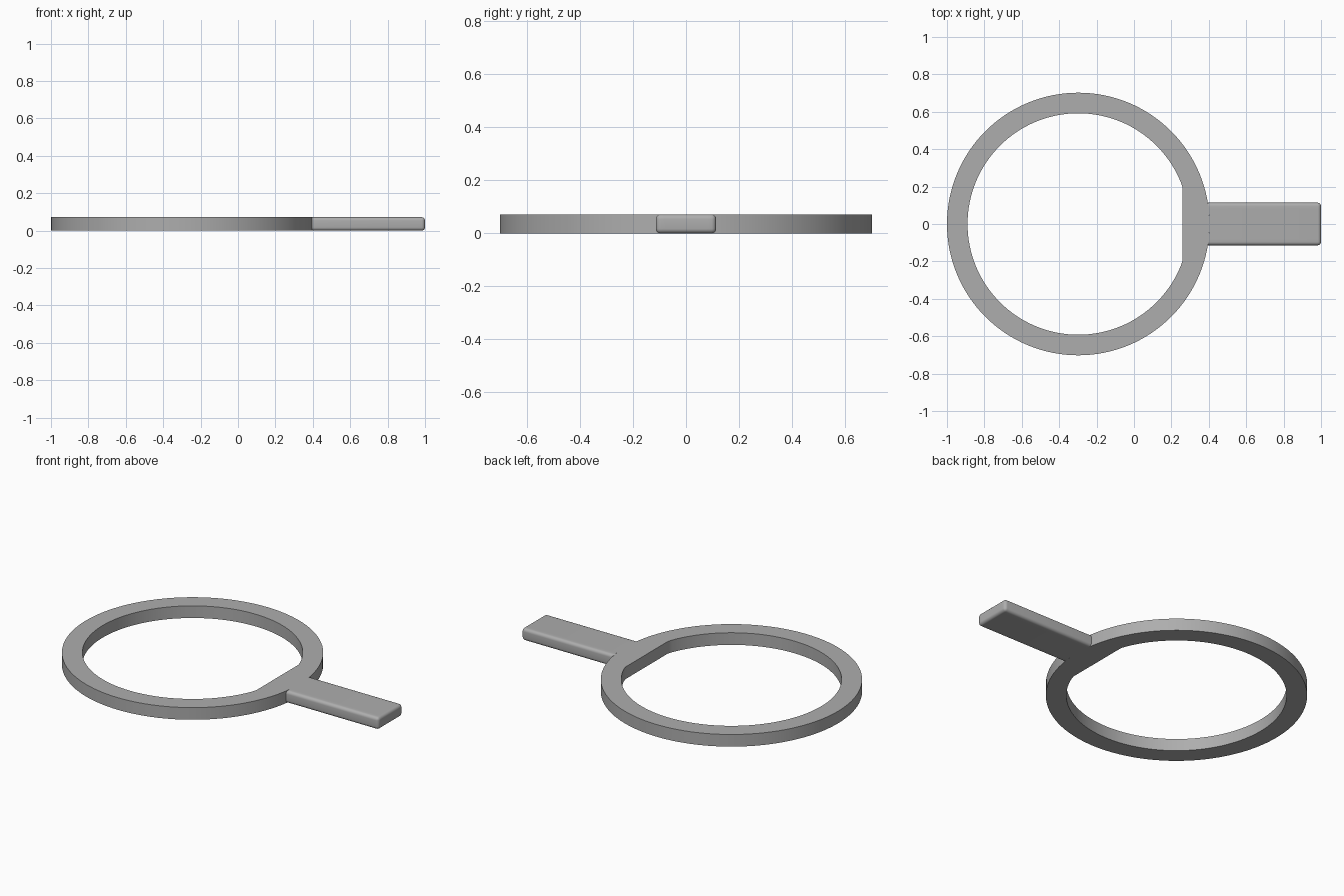
import bpy, bmesh, math

if "Cube" in bpy.data.objects:
    bpy.data.objects.remove(bpy.data.objects["Cube"])

CENTRE_X, OUTER, INNER = -0.298, 0.702, 0.592
HEIGHT, CHORD_X = 0.072, 0.258
HALF_WIDTH, BEVEL = 0.114, 0.018
SEGMENTS = 128

grey = bpy.data.materials.new("plain grey")
grey.use_nodes = True
grey.diffuse_color = (0.42, 0.42, 0.42, 1)
grey.node_tree.nodes["Principled BSDF"].inputs["Base Color"].default_value = grey.diffuse_color


def finish(bm, name):
    bmesh.ops.recalc_face_normals(bm, faces=bm.faces)
    mesh = bpy.data.meshes.new(name)
    bm.to_mesh(mesh)
    bm.free()
    mesh.materials.append(grey)
    obj = bpy.data.objects.new(name, mesh)
    bpy.context.collection.objects.link(obj)
    bpy.ops.object.select_all(action='DESELECT')
    obj.select_set(True)
    bpy.context.view_layer.objects.active = obj
    bpy.ops.object.shade_smooth_by_angle(angle=math.radians(30))
    return obj


# Flat ring, its opening cut straight beside the handle
bm = bmesh.new()
rows = []
for i in range(SEGMENTS):
    a = 2 * math.pi * i / SEGMENTS
    c, s = math.cos(a), math.sin(a)
    inner_x = min(CENTRE_X + INNER * c, CHORD_X)
    rows.append([bm.verts.new(p) for p in (
        (CENTRE_X + OUTER * c, OUTER * s, 0),
        (CENTRE_X + OUTER * c, OUTER * s, HEIGHT),
        (inner_x, INNER * s, HEIGHT),
        (inner_x, INNER * s, 0))])
for i, row in enumerate(rows):
    following = rows[(i + 1) % SEGMENTS]
    for k in range(4):
        n = (k + 1) % 4
        bm.faces.new((row[k], following[k], following[n], row[n]))
finish(bm, "ring")

# Rounded bar handle, open where it meets the ring
bm = bmesh.new()
bmesh.ops.create_cube(bm, size=1)
start = CENTRE_X + math.sqrt(OUTER ** 2 - HALF_WIDTH ** 2)
for v in bm.verts:
    v.co = (1 if v.co.x > 0 else start,
            2 * HALF_WIDTH * v.co.y,
            HEIGHT * (v.co.z + 0.5))
inner_end = [f for f in bm.faces if f.normal.x < -0.5]
kept = set(inner_end[0].edges)
bmesh.ops.bevel(bm, geom=[e for e in bm.edges if e not in kept], offset=BEVEL,
                segments=5, profile=0.5, affect='EDGES')
bm.normal_update()
ends = [f for f in bm.faces if all(abs(v.co.x - start) < 0.001 for v in f.verts)]
bmesh.ops.delete(bm, geom=ends, context='FACES')

# Lengthwise cuts let the handle's end follow the ring's curve
for k in range(-4, 5):
    bmesh.ops.bisect_plane(bm, geom=bm.verts[:] + bm.edges[:] + bm.faces[:],
                           plane_co=(0, k * 0.02, 0), plane_no=(0, 1, 0))
for v in bm.verts:
    if abs(v.co.x - start) < 0.001:
        v.co.x = CENTRE_X + math.sqrt(OUTER ** 2 - v.co.y ** 2)
finish(bm, "handle")
